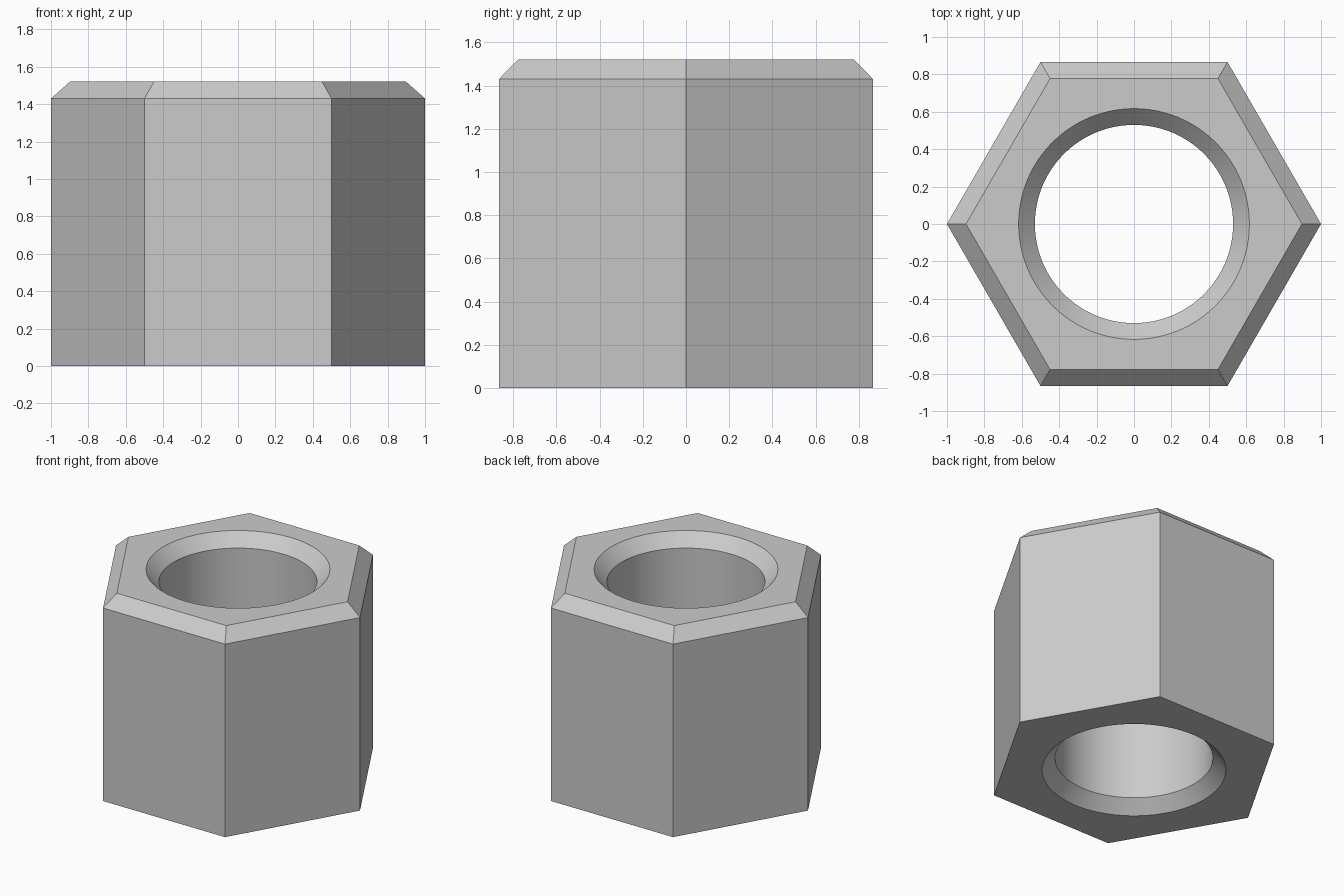
import bpy, bmesh
from math import radians, cos, sin, tau

default = bpy.data.objects.get("Cube")
if default:
    bpy.data.objects.remove(default, do_unlink=True)

HEIGHT = 1.52
CHAMFER = 0.09
BORE_SIDES = 96

# Plain metal
metal = bpy.data.materials.new("grey metal")
metal.use_nodes = True
grey = (0.6, 0.6, 0.6, 1.0)
metal.diffuse_color = grey
metal.node_tree.nodes["Principled BSDF"].inputs["Base Color"].default_value = grey

bm = bmesh.new()


def ring(radius, z, sides):
    return [bm.verts.new((radius * cos(tau * i / sides), radius * sin(tau * i / sides), z))
            for i in range(sides)]


def wall(rings):
    """Join successive rings with quads."""
    for a, b in zip(rings, rings[1:]):
        n = len(a)
        for i in range(n):
            j = (i + 1) % n
            bm.faces.new((a[i], a[j], b[j], b[i]))


def loop_edges(verts):
    return [bm.edges.get((v, verts[i - 1])) for i, v in enumerate(verts)]


# Hexagonal outside with a bevelled upper rim
outer = [ring(r, z, 6) for r, z in
         [(1.0, 0), (1.0, HEIGHT - CHAMFER), (0.898, HEIGHT)]]
wall(outer)

# Round bore, countersunk at both ends
bore = [ring(r, z, BORE_SIDES) for r, z in
        [(0.617, 0), (0.53, CHAMFER), (0.53, HEIGHT - CHAMFER), (0.617, HEIGHT)]]
wall(bore)

# Flat end faces between the hexagon and the bore
for end in (0, -1):
    bmesh.ops.triangle_fill(bm, use_beauty=True,
                            edges=loop_edges(outer[end]) + loop_edges(bore[end]))

bmesh.ops.recalc_face_normals(bm, faces=bm.faces[:])
mesh = bpy.data.meshes.new("hex_nut")
bm.to_mesh(mesh)
bm.free()
mesh.materials.append(metal)

nut = bpy.data.objects.new("hex_nut", mesh)
bpy.context.collection.objects.link(nut)
bpy.ops.object.select_all(action="DESELECT")
nut.select_set(True)
bpy.context.view_layer.objects.active = nut
bpy.ops.object.shade_smooth_by_angle(angle=radians(30))
